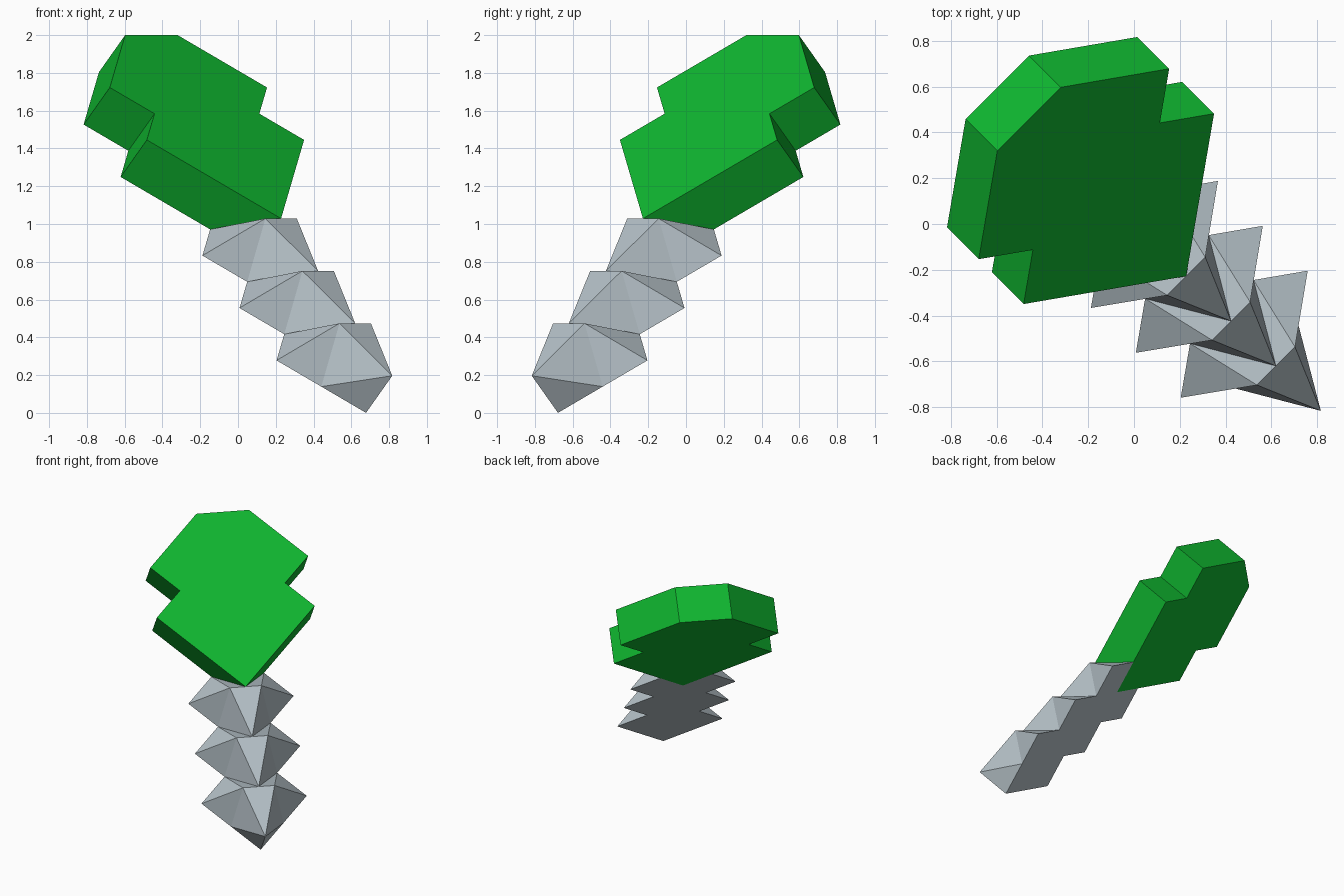
import bpy
import bmesh
from mathutils import Vector

cube = bpy.data.objects.get("Cube")
if cube:
    bpy.data.objects.remove(cube, do_unlink=True)

# Tilted frame: across the body, along its axis, and out of its front face
UNIT = 0.1962
ORIGIN = Vector((0.228, -0.228, 1.029))
ACROSS = Vector((1, 1, 0)).normalized()
BACKWARD = Vector((-1, 1, 0)).normalized()
UP = Vector((0, 0, 1))
ALONG = (BACKWARD + UP).normalized()
OUT = (UP - BACKWARD).normalized()
BACK = -2 ** 0.5


def place(across, along, out):
    return ORIGIN + UNIT * (across * ACROSS + along * ALONG + out * OUT)


def make_material(name, color):
    mat = bpy.data.materials.new(name)
    mat.use_nodes = True
    mat.diffuse_color = color
    mat.node_tree.nodes["Principled BSDF"].inputs["Base Color"].default_value = color
    return mat


def add_face(bm, points):
    bm.faces.new([bm.verts.new(place(*p)) for p in points])


def flip(points):
    return [(-a, b, c) for a, b, c in reversed(points)]


def finish(bm, name, mat):
    bmesh.ops.remove_doubles(bm, verts=bm.verts, dist=0.0005)
    bmesh.ops.recalc_face_normals(bm, faces=bm.faces)
    mesh = bpy.data.meshes.new(name)
    bm.to_mesh(mesh)
    bm.free()
    mesh.materials.append(mat)
    obj = bpy.data.objects.new(name, mesh)
    bpy.context.collection.objects.link(obj)


green = make_material("leaf green", (0.005, 0.48, 0.03, 1))
grey = make_material("pale steel grey", (0.46, 0.53, 0.57, 1))

# Notched handle: symmetric outline extruded to the back plane
half = [(3, 3), (2, 4), (3, 5), (1, 7)]
outline = [(0, 0)] + half + [(-a, b) for a, b in reversed(half)]
bm = bmesh.new()
add_face(bm, [(a, b, 0) for a, b in outline])
add_face(bm, [(a, b, BACK) for a, b in reversed(outline)])
for (a, b), (c, d) in zip(outline, outline[1:] + outline[:1]):
    add_face(bm, [(a, b, 0), (a, b, BACK), (c, d, BACK), (c, d, 0)])
finish(bm, "handle", green)

# Barbed shaft: three repeated pointed segments with a flat back
bm = bmesh.new()
for base in (-6, -4, -2):
    tip = (0, base, 0)
    low = (1, base + 1, BACK)
    barb = (2, base + 2, BACK)
    neck = (1, base + 3, BACK)
    ridge = (0.6, base + 2, 0)
    middle = (0, base + 2, 0)
    sides = [[ridge, low, barb], [ridge, tip, low], [ridge, barb, neck],
             [ridge, neck, middle], [tip, ridge, middle]]
    for side in sides:
        add_face(bm, side)
        add_face(bm, flip(side))
    # back plate of the segment, notched where it meets the handle
    edge = [low, barb, neck]
    join = [(0, 0, BACK)] if base == -2 else []
    add_face(bm, list(reversed(edge + join + flip(edge))))

# Bottom point of the shaft
point = (0, -6, BACK)
side = [(0, -6, 0), point, (1, -5, BACK)]
add_face(bm, side)
add_face(bm, flip(side))
add_face(bm, [point, (-1, -5, BACK), (1, -5, BACK)])
finish(bm, "barbed_shaft", grey)
